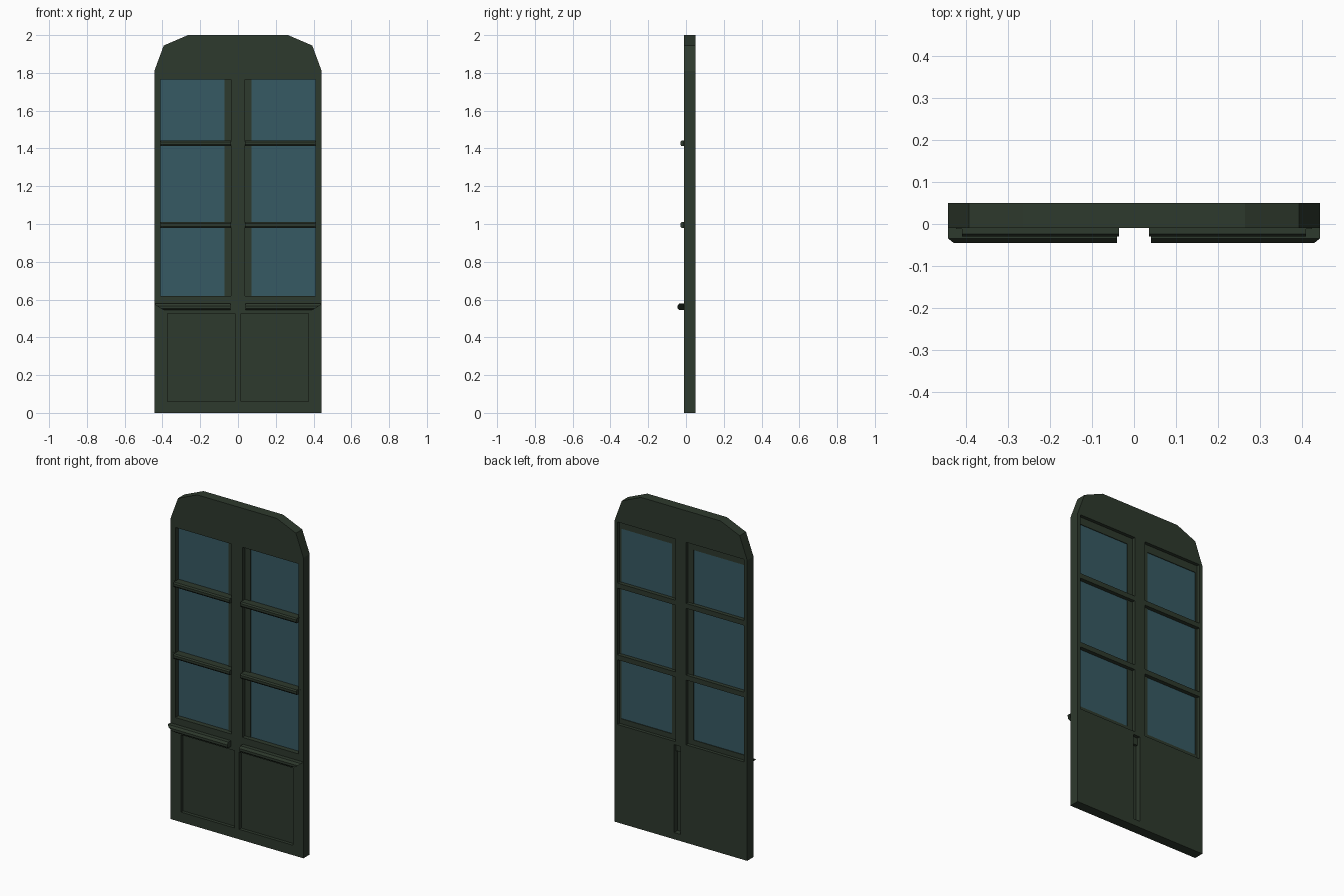
import bpy
import bmesh

cube = bpy.data.objects.get("Cube")
if cube:
    bpy.data.objects.remove(cube, do_unlink=True)


def material(name, colour):
    m = bpy.data.materials.new(name)
    m.use_nodes = True
    m.diffuse_color = colour
    bsdf = m.node_tree.nodes["Principled BSDF"]
    bsdf.inputs["Base Color"].default_value = colour
    bsdf.inputs["Roughness"].default_value = 0.7
    return m


GREEN = material("dark green paint", (0.027, 0.041, 0.026, 1))
GLASS = material("blue glass", (0.037, 0.102, 0.125, 1))


def loft(name, start, end, mat):
    """Solid between two matching outlines."""
    bm = bmesh.new()
    a = [bm.verts.new(p) for p in start]
    b = [bm.verts.new(p) for p in end]
    bm.faces.new(a)
    bm.faces.new(b)
    for i in range(len(a)):
        j = (i + 1) % len(a)
        bm.faces.new((a[i], a[j], b[j], b[i]))
    bmesh.ops.recalc_face_normals(bm, faces=bm.faces)
    mesh = bpy.data.meshes.new(name)
    bm.to_mesh(mesh)
    bm.free()
    mesh.materials.append(mat)
    obj = bpy.data.objects.new(name, mesh)
    bpy.context.collection.objects.link(obj)
    return obj


def plate(name, outline, y0, y1, mat=GREEN):
    return loft(name, [(x, y0, z) for x, z in outline],
                [(x, y1, z) for x, z in outline], mat)


def box(name, x0, x1, y0, y1, z0, z1, mat=GREEN):
    return plate(name, [(x0, z0), (x1, z0), (x1, z1), (x0, z1)], y0, y1, mat)


W = 0.443                             # half width
FRONT, MID, BACK = -0.01, 0.03, 0.05  # depth layers

# Arched head, with a deeper opening on the back
half = [(W, 1.81), (0.393, 1.945), (0.265, 2.0)]
plate("arched_head", half + [(-x, z) for x, z in reversed(half)], FRONT, BACK)
box("head_rail", -W, W, FRONT, MID, 1.765, 1.81)

# Centre post and glazing rebate
box("centre_post", -0.036, 0.036, FRONT, BACK, 0.57, 1.81)
box("centre_rebate", -0.072, 0.072, 0.014, MID, 0.62, 1.765)

# Lower rails and back panel with an off-centre slot
box("sill_rail", -W, W, FRONT, MID, 0.525, 0.62)
box("bottom_rail", -W, W, FRONT, 0.015, 0, 0.06)
box("panel_divider", -0.015, 0.015, FRONT, 0.015, 0.06, 0.525)
box("panel_core", -W, W, 0.01, 0.016, 0, 0.58)
box("back_panel_left", 0.045, W, 0.015, BACK, 0, 0.59)
box("back_panel_right", -W, 0, 0.015, BACK, 0, 0.59)
box("back_slot_foot", 0, 0.045, 0.015, BACK, 0, 0.04)
box("back_slot_head", 0, 0.045, 0.015, BACK, 0.57, 0.59)

# Rounded glazing bar and ledge sections, as (y, z) offsets
bar = [(-0.012, -0.015), (-0.024, -0.015), (-0.03, -0.007),
       (-0.03, 0.007), (-0.024, 0.015), (-0.012, 0.015)]
# Ledge points carry the outer x too, so the end is mitred underneath
ledge = [(-0.008, 0.545, 0.39), (-0.037, 0.545, 0.39), (-0.045, 0.553, 0.41),
         (-0.045, 0.567, 0.43), (-0.035, 0.58, W), (-0.008, 0.58, W)]

for side, s in (("left", 1), ("right", -1)):
    box("stile_" + side, s * 0.41, s * W, FRONT, MID, 0, 1.81)
    box("back_stile_" + side, s * 0.423, s * W, MID, BACK, 0.59, 1.81)
    box("panel_stile_" + side, s * 0.372, s * 0.42, FRONT, 0.015, 0, 0.56)
    box("glass_" + side, s * 0.07, s * 0.412, 0.02, 0.026, 0.615, 1.77, GLASS)
    for level, z in (("lower", 0.995), ("upper", 1.427)):
        tag = level + "_" + side
        box("glazing_bar_" + tag, s * 0.036, s * 0.425, -0.012, BACK,
            z - 0.015, z + 0.015)
        loft("bar_moulding_" + tag,
             [(s * 0.036, y, z + dz) for y, dz in bar],
             [(s * 0.41, y, z + dz) for y, dz in bar], GREEN)
    loft("ledge_" + side, [(s * 0.04, y, z) for y, z, x in ledge],
         [(s * x, y, z) for y, z, x in ledge], GREEN)
